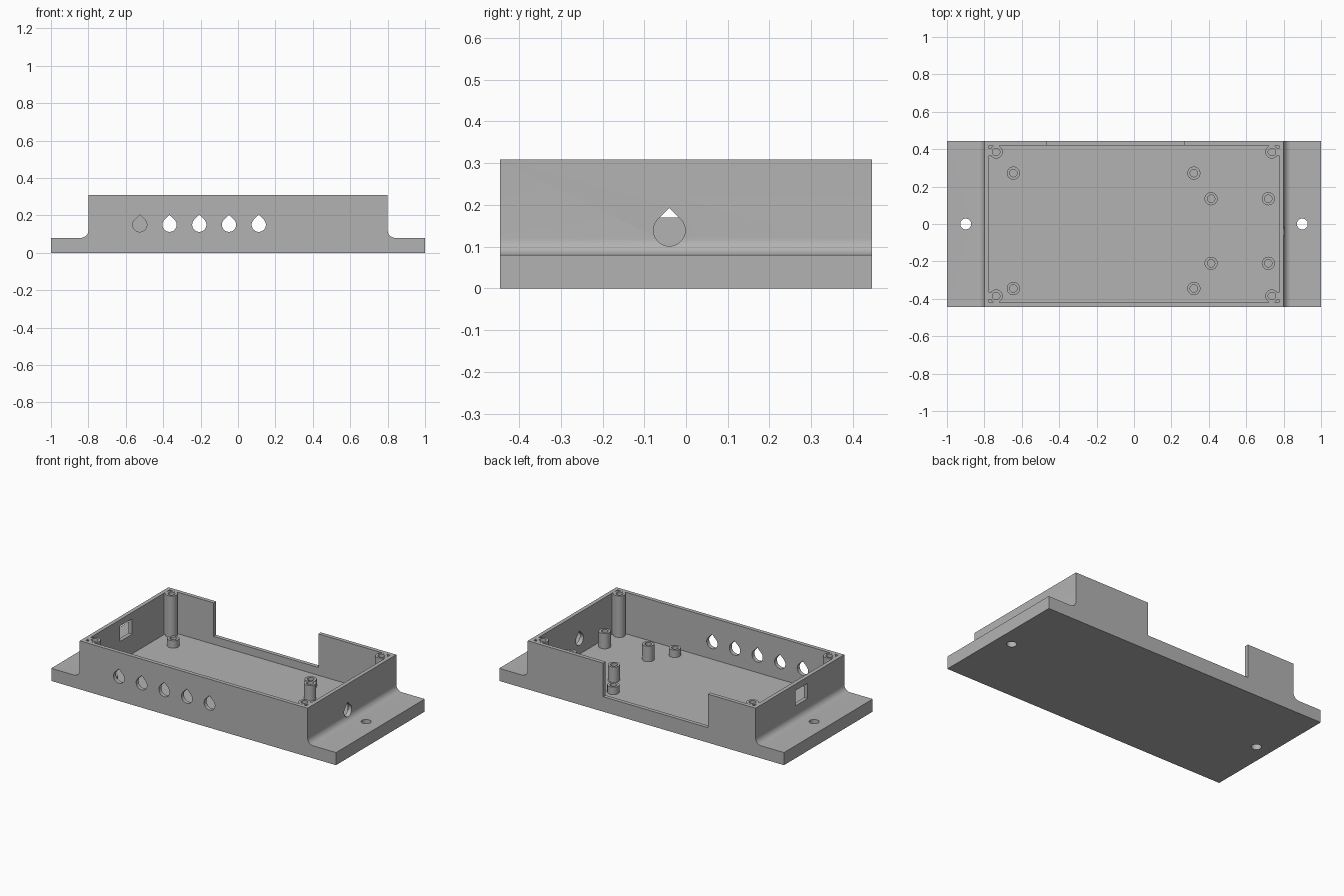
import bpy, bmesh, math

if "Cube" in bpy.data.objects:
    bpy.data.objects.remove(bpy.data.objects["Cube"])

# Main dimensions
HALF_X, HALF_Y, HEIGHT = 0.8, 0.445, 0.308
IN_X, IN_Y = 0.775, 0.42
FLOOR, FLANGE = 0.045, 0.08

grey = bpy.data.materials.new("plain_grey")
grey.diffuse_color = (0.45, 0.45, 0.45, 1)
grey.use_nodes = True
grey.node_tree.nodes["Principled BSDF"].inputs["Base Color"].default_value = grey.diffuse_color


def make(name, bm):
    bmesh.ops.recalc_face_normals(bm, faces=bm.faces)
    mesh = bpy.data.meshes.new(name)
    bm.to_mesh(mesh)
    bm.free()
    mesh.materials.append(grey)
    ob = bpy.data.objects.new(name, mesh)
    bpy.context.collection.objects.link(ob)
    return ob


def prism(name, pts, axis, lo, hi):
    """Extrude a 2D outline along one axis."""
    place = {"x": lambda u, v, h: (h, u, v),
             "y": lambda u, v, h: (u, h, v),
             "z": lambda u, v, h: (u, v, h)}[axis]
    bm = bmesh.new()
    a = [bm.verts.new(place(u, v, lo)) for u, v in pts]
    b = [bm.verts.new(place(u, v, hi)) for u, v in pts]
    bm.faces.new(a)
    bm.faces.new(b)
    n = len(pts)
    for i in range(n):
        j = (i + 1) % n
        bm.faces.new((a[i], a[j], b[j], b[i]))
    return make(name, bm)


def rect(u0, u1, v0, v1):
    return [(u0, v0), (u1, v0), (u1, v1), (u0, v1)]


def circle(u, v, r, n=40):
    return [(u + r * math.cos(2 * math.pi * i / n),
             v + r * math.sin(2 * math.pi * i / n)) for i in range(n)]


def teardrop(u, v, r, n=32):
    """Circle with a 45 degree point on top, printable without support."""
    arc = [math.radians(135 + 270 * i / n) for i in range(n + 1)]
    return [(u + r * math.cos(t), v + r * math.sin(t)) for t in arc] + [(u, v + r * math.sqrt(2))]


def cut(target, cutter):
    cutter.hide_render = True
    mod = target.modifiers.new("cut", "BOOLEAN")
    mod.operation = "DIFFERENCE"
    mod.solver = "EXACT"
    mod.object = cutter
    bpy.context.view_layer.objects.active = target
    bpy.ops.object.modifier_apply(modifier=mod.name)
    bpy.data.objects.remove(cutter, do_unlink=True)


def smooth(ob):
    bpy.ops.object.select_all(action="DESELECT")
    ob.select_set(True)
    bpy.context.view_layer.objects.active = ob
    bpy.ops.object.shade_smooth_by_angle(angle=math.radians(30))


def tube(name, x, y, r_out, r_in, z0, z1, n=32):
    bm = bmesh.new()
    rings = [[bm.verts.new((u, v, z)) for u, v in circle(x, y, r, n)]
             for r, z in ((r_out, z0), (r_out, z1), (r_in, z1), (r_in, z0))]
    for k in range(4):
        p, q = rings[k], rings[(k + 1) % 4]
        for i in range(n):
            j = (i + 1) % n
            bm.faces.new((p[i], p[j], q[j], q[i]))
    ob = make(name, bm)
    smooth(ob)
    return ob


# Case body: one profile with filleted mounting flanges, extruded front to back
R = 0.04
half = [(1.0, 0), (1.0, FLANGE)]
for i in range(11):
    t = math.radians(270 - 9 * i)
    half.append((HALF_X + R + R * math.cos(t), FLANGE + R + R * math.sin(t)))
half.append((HALF_X, HEIGHT))
body = prism("case_body", half + [(-x, z) for x, z in reversed(half)], "y", -HALF_Y, HALF_Y)

# Inner cavity and the wide opening in the back wall
cut(body, prism("cavity_cutter", rect(-IN_X, IN_X, -IN_Y, IN_Y), "z", FLOOR, 0.5))
cut(body, prism("back_opening_cutter", rect(-0.465, 0.27, 0.095, 0.5), "y", 0.36, 0.6))

# Row of five cable holes in the front wall
for i in range(5):
    cut(body, prism("front_hole_cutter", teardrop(-0.525 + 0.159 * i, 0.15, 0.038), "y", -0.6, -0.38))

# Cable hole in the right wall, square window in the left wall
cut(body, prism("right_hole_cutter", teardrop(-0.04, 0.139, 0.038), "x", 0.7, 0.95))
cut(body, prism("left_window_cutter", rect(-0.078, 0.045, 0.17, 0.267), "x", -0.95, -0.7))

# Screw holes in the flanges
for s in (-1, 1):
    cut(body, prism("flange_hole_cutter", circle(s * 0.9, 0, 0.029), "z", -0.1, 0.3))
smooth(body)

# Corner lid posts with webs tying them to the walls
PX, PY = 0.737, 0.385
for sx in (-1, 1):
    for sy in (-1, 1):
        x, y = sx * PX, sy * PY
        tube("corner_post", x, y, 0.035, 0.02, FLOOR - 0.005, HEIGHT)
        prism("post_web_side", rect(*sorted((x + sx * 0.03, sx * (IN_X + 0.005))), y - 0.018, y + 0.018),
              "z", FLOOR - 0.005, HEIGHT - 0.0005)
        prism("post_web_end", rect(x - 0.018, x + 0.018, *sorted((y + sy * 0.03, sy * (IN_Y + 0.005)))),
              "z", FLOOR - 0.005, HEIGHT - 0.0005)

# Board standoffs: a short set for the large board, a tall set for the small board
for xs, ys, top, name in (((-0.645, 0.32), (-0.345, 0.272), 0.092, "short_standoff"),
                          ((0.412, 0.718), (-0.21, 0.135), 0.143, "tall_standoff")):
    for x in xs:
        for y in ys:
            tube(name, x, y, 0.035, 0.02, FLOOR - 0.005, top)
